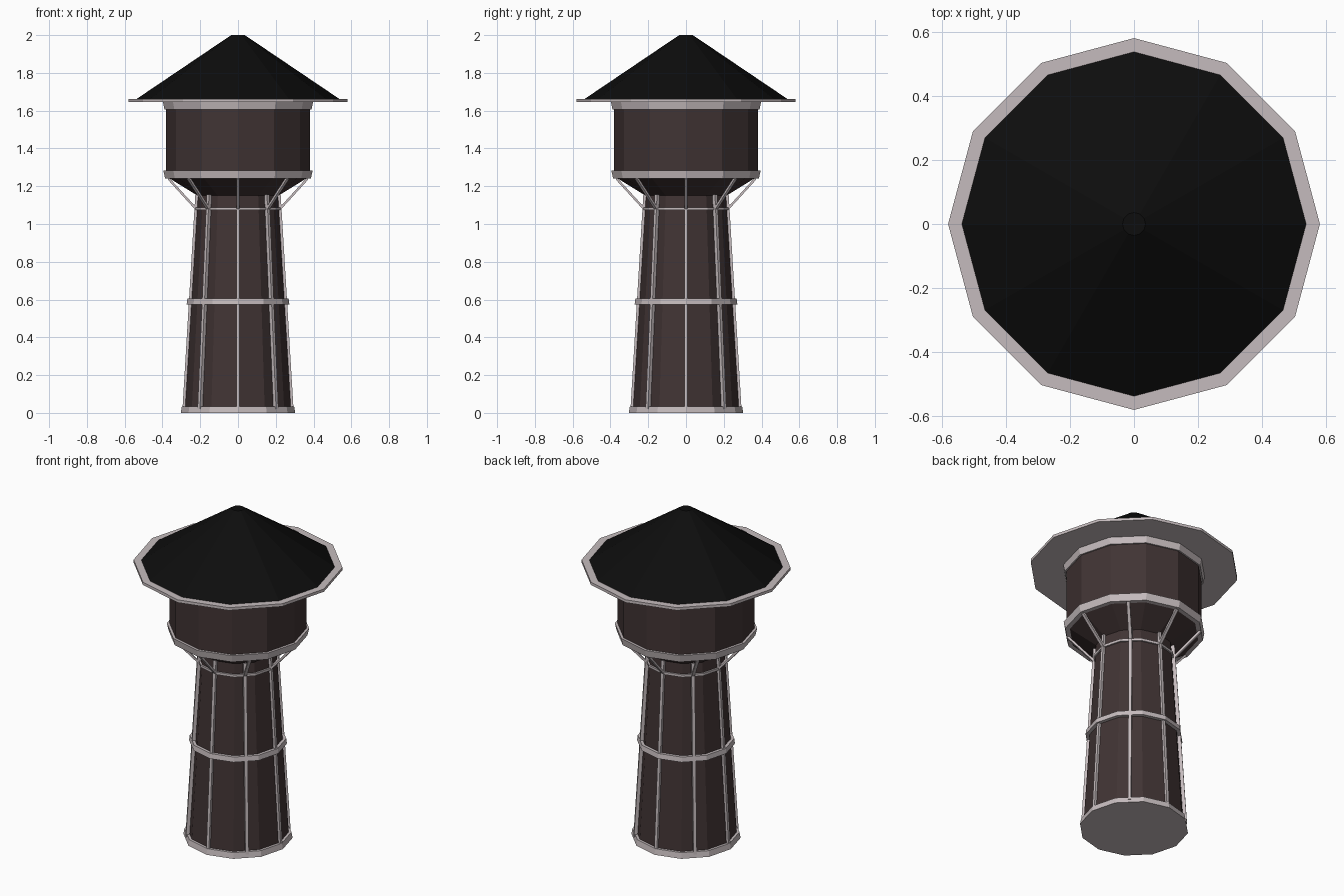
import bpy, bmesh, math
from mathutils import Vector, Matrix

if "Cube" in bpy.data.objects:
    bpy.data.objects.remove(bpy.data.objects["Cube"], do_unlink=True)

SIDES = 12
BRACES = 8


def material(name, rgb):
    mat = bpy.data.materials.new(name)
    mat.use_nodes = True
    mat.diffuse_color = (*rgb, 1)
    mat.node_tree.nodes["Principled BSDF"].inputs["Base Color"].default_value = (*rgb, 1)
    return mat


brown = material("dark brown cladding", (0.052, 0.034, 0.034))
pale = material("pale grey trim", (0.56, 0.50, 0.51))
black = material("black roofing", (0.004, 0.004, 0.004))


def finish(name, bm, mat):
    bmesh.ops.recalc_face_normals(bm, faces=bm.faces[:])
    mesh = bpy.data.meshes.new(name)
    bm.to_mesh(mesh)
    bm.free()
    mesh.materials.append(mat)
    obj = bpy.data.objects.new(name, mesh)
    bpy.context.collection.objects.link(obj)
    return obj


def lathe(name, profile, mat, hollow=False):
    """Twelve-sided turned part; hollow joins the profile into a band."""
    bm = bmesh.new()
    rings = []
    for r, z in profile:
        angles = [math.tau * i / SIDES for i in range(SIDES)]
        rings.append([bm.verts.new((r * math.cos(a), r * math.sin(a), z)) for a in angles])
    pairs = list(zip(rings, rings[1:]))
    if hollow:
        pairs.append((rings[-1], rings[0]))
    else:
        bm.faces.new(rings[0])
        bm.faces.new(rings[-1])
    for low, high in pairs:
        for i in range(SIDES):
            j = (i + 1) % SIDES
            bm.faces.new((low[i], low[j], high[j], high[i]))
    return finish(name, bm, mat)


def band(name, low, high, inner, mat):
    (r0, z0), (r1, z1) = low, high
    return lathe(name, [(r0, z0), (r1, z1), (inner, z1), (inner, z0)], mat, hollow=True)


def radial_bars(name, start, end, width, depth, mat):
    """Square bars from (radius, height) to (radius, height), repeated around the axis."""
    bm = bmesh.new()
    a, b = Vector((start[0], 0, start[1])), Vector((end[0], 0, end[1]))
    along = b - a
    for i in range(BRACES):
        turn = Matrix.Rotation(math.tau * i / BRACES, 4, "Z")
        tilt = Matrix.Rotation(math.atan2(along.x, along.z), 4, "Y")
        size = Matrix.Diagonal((depth, width, along.length, 1))
        place = turn @ Matrix.Translation((a + b) / 2) @ tilt @ size
        bmesh.ops.create_cube(bm, size=1, matrix=place)
    return finish(name, bm, mat)


# Tapered tower, flared underside and tank
lathe("tower_and_tank", [(0.283, 0.01), (0.214, 1.15), (0.36, 1.24),
                         (0.38, 1.25), (0.38, 1.65)], brown)

# Base plinth and horizontal bands
lathe("base_plinth", [(0.303, 0), (0.297, 0.035)], pale)
band("middle_band", (0.272, 0.575), (0.268, 0.605), 0.25, pale)
band("upper_band", (0.228, 1.073), (0.228, 1.088), 0.21, pale)
band("tank_lower_band", (0.386, 1.24), (0.395, 1.283), 0.355, pale)
band("tank_upper_band", (0.389, 1.605), (0.398, 1.65), 0.37, pale)

# Vertical ribs and sloping tank braces
radial_bars("tower_ribs", (0.284, 0.02), (0.216, 1.155), 0.018, 0.02, pale)
radial_bars("tank_braces", (0.222, 1.08), (0.368, 1.24), 0.018, 0.012, pale)

# Roof with a pale rim
lathe("roof_rim", [(0.58, 1.645), (0.58, 1.662)], pale)
lathe("roof", [(0.54, 1.66), (0.036, 2.0)], black)
